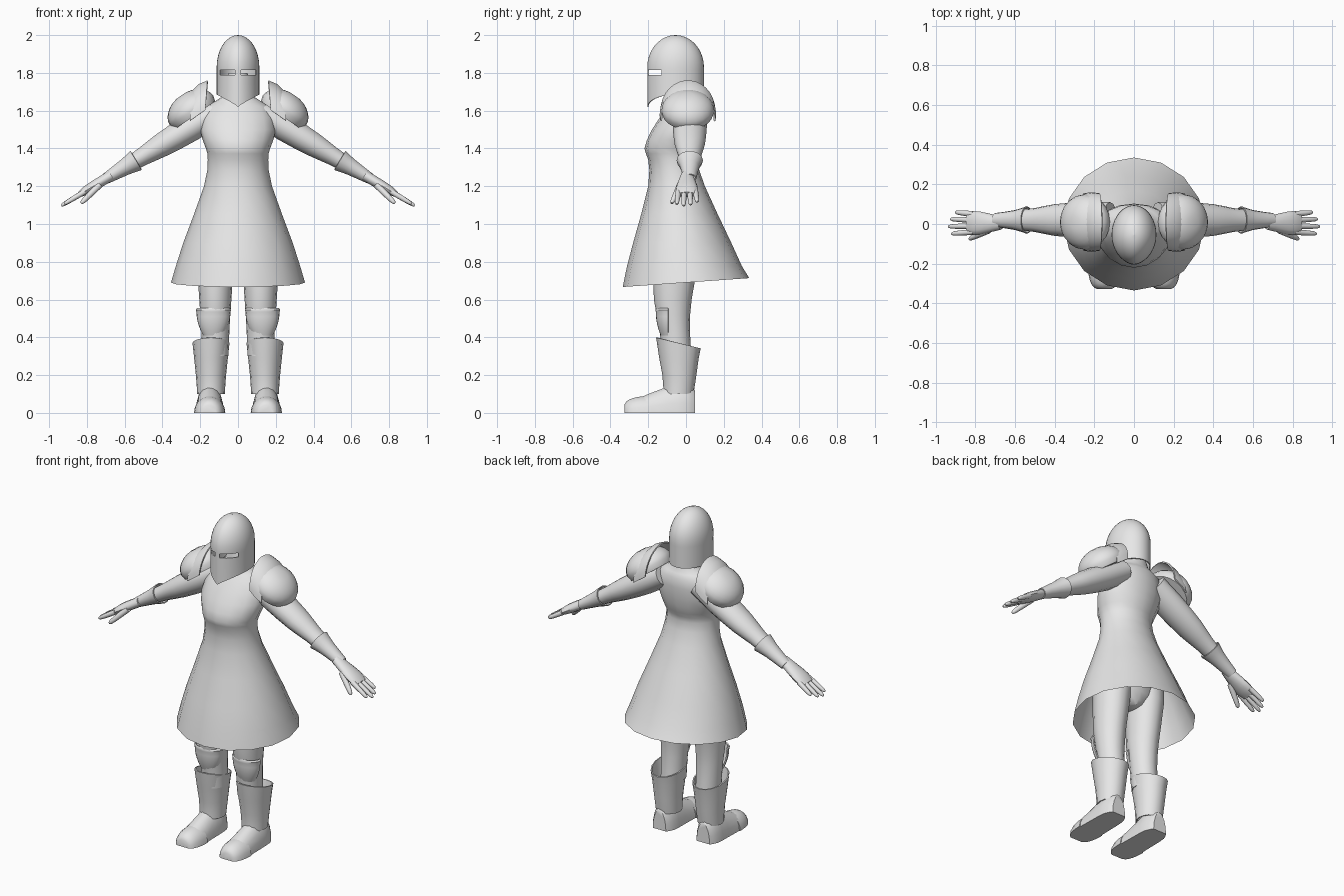
import bpy, bmesh
from math import sin, cos, pi, sqrt, tau, radians
from mathutils import Vector

cube = bpy.data.objects.get("Cube")
if cube:
    bpy.data.objects.remove(cube, do_unlink=True)

colour = (.8, .8, .8, 1)
grey = bpy.data.materials.new("plain grey")
grey.use_nodes = True
grey.diffuse_color = colour
grey.node_tree.nodes["Principled BSDF"].inputs["Base Color"].default_value = colour

X, Y, Z = Vector((1, 0, 0)), Vector((0, 1, 0)), Vector((0, 0, 1))


def sweep(count, start=0, end=tau):
    """Evenly spaced angles, without the end angle."""
    return [start + (end - start) * i / count for i in range(count)]


def ring(centre, u, v, sides=16):
    return [centre + u * cos(a) + v * sin(a) for a in sweep(sides)]


def smooth(keys):
    """Add a point on a smooth curve between each pair of keys."""
    padded = [keys[0], *keys, keys[-1]]
    result = []
    for before, first, second, after in zip(padded, padded[1:], padded[2:], padded[3:]):
        middle = [(9 * (q + r) - p - s) / 16 for p, q, r, s in zip(before, first, second, after)]
        result += [first, middle]
    return result + [keys[-1]]


def loft(name, rings, closed=True, caps=True, thick=0, mirror=True, cut=None):
    """Skin a list of equal rings; optionally cut faces, thicken and mirror."""
    bm = bmesh.new()
    rows = [[bm.verts.new(point) for point in points] for points in rings]
    sides = len(rows[0])
    for low, high in zip(rows, rows[1:]):
        for i in range(sides if closed else sides - 1):
            j = (i + 1) % sides
            bm.faces.new((low[i], low[j], high[j], high[i]))
    if closed and caps:
        bm.faces.new(rows[0])
        bm.faces.new(rows[-1])
    if cut:
        holes = [face for face in bm.faces if cut(face.calc_center_median())]
        bmesh.ops.delete(bm, geom=holes, context="FACES")
    bmesh.ops.recalc_face_normals(bm, faces=bm.faces)
    if thick:
        bmesh.ops.solidify(bm, geom=bm.faces[:], thickness=thick)
        bmesh.ops.recalc_face_normals(bm, faces=bm.faces)
    mesh = bpy.data.meshes.new(name)
    bm.to_mesh(mesh)
    bm.free()
    mesh.shade_smooth()
    mesh.set_sharp_from_angle(angle=radians(42))
    mesh.materials.append(grey)
    obj = bpy.data.objects.new(name, mesh)
    bpy.context.collection.objects.link(obj)
    if mirror:
        obj.modifiers.new("Mirror", "MIRROR").use_mirror_merge = False


def upright(keys, x=0):
    """Level rings from rows of height, half width, y centre, half depth."""
    return [ring(Vector((x, y, z)), Y * depth, X * width) for z, width, y, depth in smooth(keys)]


def slope(points, amount):
    """Tilt one ring from front to back."""
    middle = sum(point.y for point in points) / len(points)
    for point in points:
        point.z += (point.y - middle) * amount


def limb(start, direction, keys):
    """Rings along a line from rows of distance, half width, half thickness."""
    start, direction = Vector(start), Vector(direction)
    up = direction.cross(Y).normalized()
    return [ring(start + direction * t, Y * width, up * thickness, 14) for t, width, thickness in smooth(keys)]


# Tunic: flared skirt with a sloping hem, narrow waist, chest, neck
tunic = upright([
    (.69, .355, 0, .335), (.9, .29, -.02, .26), (1.2, .18, -.05, .15), (1.34, .16, -.07, .13),
    (1.4, .17, -.07, .15), (1.5, .2, -.04, .14), (1.62, .17, 0, .1), (1.67, .09, 0, .07), (1.8, .05, 0, .05)])
slope(tunic[0], .07)
loft("tunic", tunic, caps=False, mirror=False)


# Helmet: pointed face, domed crown, eye slits cut through the shell
def helmet_ring(z, scale=1, dip=0):
    points = []
    for a in sweep(36):
        side, front = sin(a), cos(a)
        x = .113 * scale * side * (abs(side) ** .15 if front > 0 else 1)
        drop = dip * (1 - abs(side)) if front > 0 else 0
        points.append(Vector((x, -.055 - .15 * scale * front, z - drop)))
    return points


slit_low, slit_high = 1.79, 1.815


def in_slit(centre):
    return slit_low < centre.z < slit_high and centre.y < -.06 and .01 < abs(centre.x) < .097


crown = [helmet_ring(1.83 + .17 * sin(a), cos(a)) for a in sweep(9, 0, pi / 2)]
tip = helmet_ring(2, .01)
loft("helmet", [helmet_ring(1.685, 1, .065), helmet_ring(1.74), helmet_ring(slit_low), helmet_ring(slit_high),
                *crown, tip], caps=False, thick=.006, mirror=False, cut=in_slit)

# Arms, flared gauntlet cuffs and hands share one sloping line
shoulder, arm_line = (0, .02, 1.66), (1, 0, -.6)
loft("arms", limb(shoulder, arm_line, [
    (.12, .09, .07), (.25, .09, .075), (.4, .08, .065), (.5, .06, .05), (.6, .05, .04)]))
loft("gauntlet_cuffs", limb(shoulder, arm_line, [(.54, .07, .06), (.6, .05, .045), (.7, .035, .03)]),
     caps=False, thick=.006)
loft("hands", limb((0, .005, 1.66), arm_line, [
    (.67, .033, .028), (.74, .05, .028), (.8, .06, .025), (.84, .05, .015)]))


# Fingers and thumbs
def finger(name, start, direction, length, radius):
    taper = [(0, 1), (.5, .9), (.9, .7), (1, .3)]
    loft(name, limb(start, direction, [(length * t, radius * r, radius * r) for t, r in taper]))


for name, y, length in (("little", .05, .09), ("ring", .02, .115), ("middle", -.01, .125), ("index", -.04, .11)):
    finger(name + "_fingers", (.81, y, 1.172), (1, 2 * y, -.6), length, .015)
finger("thumbs", (.73, -.03, 1.21), (1, -.45, -1), .1, .018)

# Shoulder armour: tilted domes with a raised collar on the neck side
out = Vector((.82, 0, -.57))
up = Vector((.57, 0, .82))
hub = Vector((.245, .01, 1.6))
dome = [ring(hub + up * .1 * sin(a), out * .14 * cos(a), Y * .14 * cos(a), 20) for a in sweep(7, 0, pi / 2)]
rim = ring(hub - up * .03, out * .13, Y * .13, 20)
loft("shoulder_domes", [rim] + dome)


def collar_arch(shift, height, width):
    return [hub + out * (shift - .1 * sin(a)) + Y * width * cos(a) + up * (height * sin(a) - .04)
            for a in sweep(16, 0, pi * 17 / 16)]


loft("shoulder_collars", [collar_arch(.04, .125, .145), collar_arch(-.01, .135, .15), collar_arch(-.06, .125, .145)],
     closed=False, thick=.008)

# Legs and hips
loft("legs", upright([
    (.3, .07, -.05, .08), (.45, .075, -.06, .08), (.6, .085, -.07, .1), (.85, .1, -.05, .12), (1, .1, -.04, .1)], .12))
loft("hips", upright([(.78, .03, -.03, .05), (.85, .15, -.04, .1), (1, .18, -.03, .12)]), mirror=False)


# Knee guards: a lipped top edge over a shell that narrows downwards
def knee_arc(z, scale):
    return [Vector((.13 + .09 * scale * cos(a), -.095 - .065 * scale * sin(a), z))
            for a in sweep(13, 0, pi * 13 / 12)]


lip = [knee_arc(.555, .97), knee_arc(.545, 1.04)]
shell = [knee_arc(.535 - .125 * t, 1 - .4 * t * t) for t in (i / 5 for i in range(6))]
loft("knee_guards", lip + shell, closed=False, thick=.008)

# Boot shafts with a sloping top edge
shaft = upright([(.1, .073, -.04, .08), (.2, .08, -.035, .09), (.37, .098, -.04, .118)], .143)
slope(shaft[-1], -.24)
loft("boot_shafts", shaft, caps=False, thick=.007)


# Feet: flat soles, rounded uppers, toe caps
def foot_ring(y, width, height):
    return [Vector((.15 + width * cos(a), y, max(0, height * sin(a)))) for a in sweep(18)]


loft("feet", [foot_ring(*key) for key in smooth([
    (.047, .045, .12), (0, .07, .16), (-.1, .075, .14), (-.25, .078, .08)])])
toe = [(sin(a), sqrt(cos(a))) for a in sweep(7, 0, pi / 2)]
loft("toe_caps", [foot_ring(-.2 - .13 * reach, .083 * size, .09 * size) for reach, size in toe])
